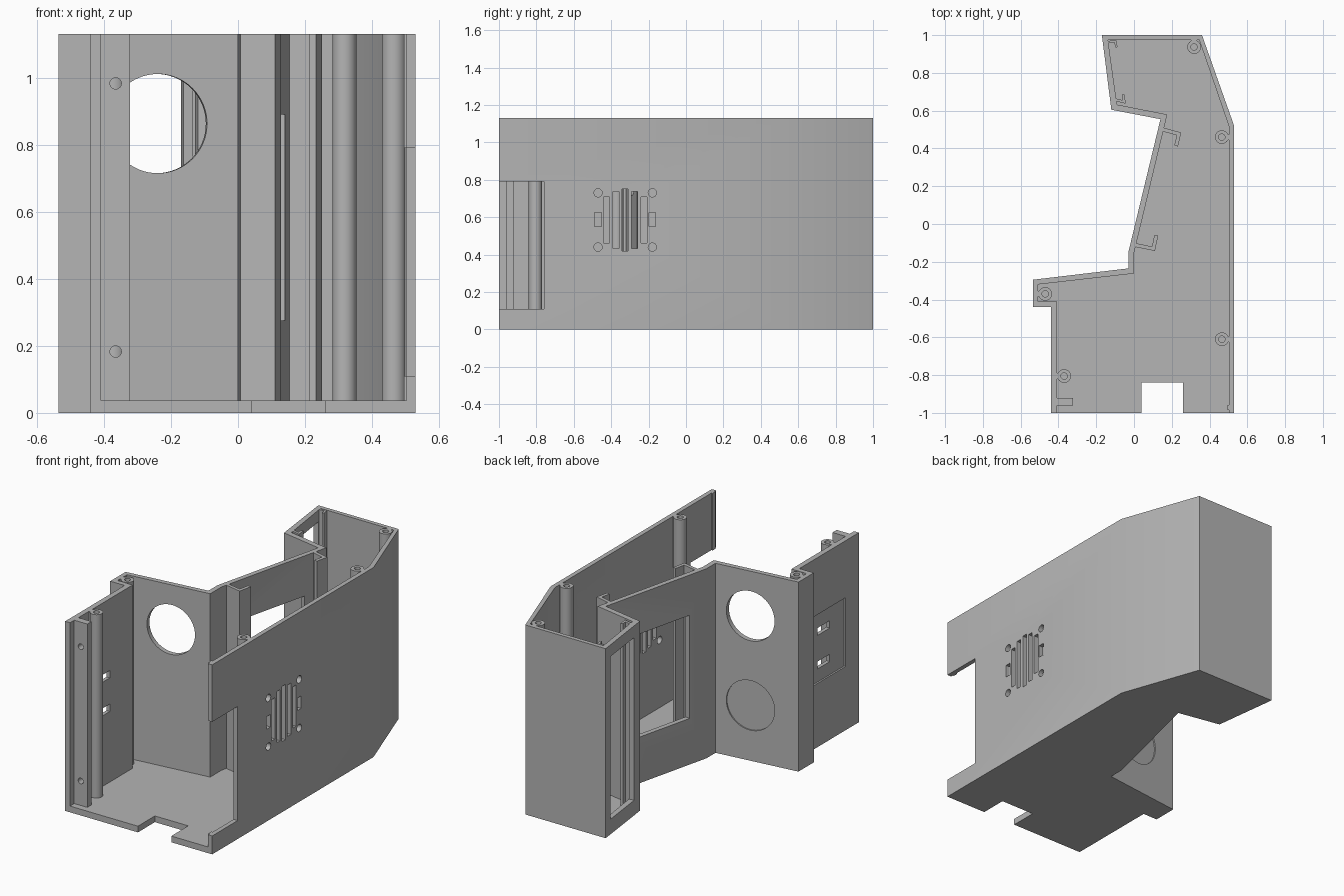
import bpy, bmesh, math
from mathutils import Vector

if "Cube" in bpy.data.objects:
    bpy.data.objects.remove(bpy.data.objects["Cube"])

H, FLOOR = 1.13, 0.037

grey = bpy.data.materials.new("plain grey")
grey.diffuse_color = (0.46, 0.46, 0.46, 1)
grey.use_nodes = True
grey.node_tree.nodes["Principled BSDF"].inputs["Base Color"].default_value = grey.diffuse_color


def make(name, bm):
    bmesh.ops.recalc_face_normals(bm, faces=bm.faces)
    me = bpy.data.meshes.new(name)
    bm.to_mesh(me)
    bm.free()
    me.materials.append(grey)
    ob = bpy.data.objects.new(name, me)
    bpy.context.collection.objects.link(ob)
    return ob


def prism(name, pts, z0, z1):
    bm = bmesh.new()
    face = bm.faces.new([bm.verts.new((x, y, z0)) for x, y in pts])
    ext = bmesh.ops.extrude_face_region(bm, geom=[face])["geom"]
    bmesh.ops.translate(bm, vec=(0, 0, z1 - z0),
                        verts=[v for v in ext if isinstance(v, bmesh.types.BMVert)])
    return make(name, bm)


def box(name, x0, x1, y0, y1, z0, z1):
    return prism(name, [(x0, y0), (x1, y0), (x1, y1), (x0, y1)], z0, z1)


def cyl(name, centre, r, length, axis=(0, 0, 1), n=48):
    bm = bmesh.new()
    bmesh.ops.create_cone(bm, cap_ends=True, segments=n, radius1=r, radius2=r, depth=length)
    bm.transform(Vector(axis).to_track_quat('Z', 'Y').to_matrix().to_4x4())
    bmesh.ops.translate(bm, vec=centre, verts=bm.verts)
    return make(name, bm)


def along_wall(p, q, t0, t1, depth, z0, z1):
    # box straddling the wall line p-q between fractions t0 and t1
    p, q = Vector(p), Vector(q)
    d = (q - p).normalized()
    n = Vector((-d.y, d.x)) * depth
    a, b = p.lerp(q, t0), p.lerp(q, t1)
    return prism("cutter", [a - n, b - n, b + n, a + n], z0, z1)


def cut(ob, *cutters):
    bpy.context.view_layer.objects.active = ob
    for c in cutters:
        m = ob.modifiers.new("cut", 'BOOLEAN')
        m.operation, m.solver, m.object = 'DIFFERENCE', 'EXACT', c
        bpy.ops.object.modifier_apply(modifier=m.name)
        bpy.data.objects.remove(c)


def hook(name, pts, w):
    # bent strip of width w following three points
    p = [Vector(v) for v in pts]
    d1, d2 = (p[1] - p[0]).normalized(), (p[2] - p[1]).normalized()
    n1, n2 = Vector((-d1.y, d1.x)) * w / 2, Vector((-d2.y, d2.x)) * w / 2
    m = (n1 + n2) / (1 + n1.dot(n2) / (w * w / 4))
    return prism(name, [p[0] + n1, p[1] + m, p[2] + n2, p[2] - n2, p[1] - m, p[0] - n1],
                 FLOOR - 0.005, H)


# Hollow shell: outer outline minus inner outline, open at the top and front
outer = [(-0.17, 1), (0.36, 1), (0.53, 0.52), (0.53, -1), (-0.44, -1), (-0.44, -0.44),
         (-0.535, -0.44), (-0.535, -0.295), (-0.03, -0.235), (-0.03, -0.15),
         (0.14, 0.555), (-0.12, 0.605)]
inner = [(-0.138, 0.975), (0.345, 0.975), (0.503, 0.515), (0.503, -1.1), (-0.408, -1.1),
         (-0.408, -0.41), (-0.508, -0.41), (-0.508, -0.32), (0, -0.262), (0, -0.155),
         (0.176, 0.58), (-0.09, 0.632)]
shell = prism("shell", outer, 0, H)
cut(shell, prism("cavity", inner, FLOOR, H + 0.1))

# Floor notch and right wall notch at the open front
cut(shell, box("cutter", 0.04, 0.26, -1.1, -0.84, -0.1, 0.1),
    box("cutter", 0.45, 0.6, -1.1, -0.76, 0.11, 0.79))

# Round opening and shallow round recess in the rear-facing wall
nrm = (-0.118, 0.993, 0)
cut(shell, cyl("cutter", (-0.243, -0.26, 0.863), 0.148, 0.2, nrm, 64),
    cyl("cutter", (-0.243, -0.26, 0.33), 0.148, 0.016, nrm, 64))

# Windows in the slanted wall and in the rear compartment
cut(shell, along_wall((-0.03, -0.15), (0.14, 0.555), 0.17, 0.83, 0.08, 0.275, 0.89),
    along_wall((-0.12, 0.605), (-0.17, 1), 0.17, 0.86, 0.06, 0.09, 1.06))

# Recessed panel with two slots on the left wall
cut(shell, box("cutter", -0.5, -0.43, -0.875, -0.49, 0.38, 0.79),
    *[box("cutter", -0.5, -0.38, -0.74, -0.625, z - 0.022, z + 0.022) for z in (0.48, 0.68)])

# Vent slots with screw holes and side slots on the right wall
for i, half in enumerate((0.123, 0.153, 0.165, 0.153, 0.123)):
    y = -0.425 + 0.05 * i
    cut(shell, box("cutter", 0.45, 0.6, y - 0.016, y + 0.016, 0.585 - half, 0.585 + half))
for y in (-0.47, -0.18):
    cut(shell, box("cutter", 0.45, 0.6, y - 0.018, y + 0.018, 0.55, 0.625),
        *[cyl("cutter", (0.52, y, z), 0.022, 0.2, (1, 0, 0), 24) for z in (0.44, 0.73)])

# Screw posts with pilot holes, each tied to the nearest wall by a small neck
for x, y, dx, dy in ((0.318, 0.937, 0, 1), (0.465, 0.46, 1, 0), (0.465, -0.61, 1, 0),
                     (-0.37, -0.805, -1, 0), (-0.47, -0.37, -1, 0)):
    post = cyl("screw_post", (x, y, (FLOOR - 0.005 + H) / 2), 0.036, H - FLOOR + 0.005, n=32)
    cut(post, cyl("cutter", (x, y, H), 0.017, 0.5, n=24))
    a, b = Vector((x + dx * 0.033, y + dy * 0.033)), Vector((x + dx * 0.045, y + dy * 0.045))
    s = Vector((-dy, dx)) * 0.015
    prism("post_neck", [a - s, b - s, b + s, a + s], FLOOR - 0.005, H)

# Mounting strip with two screw holes near the front of the left wall
strip = box("mounting_strip", -0.415, -0.322, -0.96, -0.92, FLOOR - 0.005, H)
cut(strip, *[cyl("cutter", (-0.365, -0.94, z), 0.017, 0.2, (0, 1, 0), 24) for z in (0.183, 0.983)])

# Small ribs at the front edge of the right wall, above and below its notch
for z0, z1 in ((FLOOR - 0.005, 0.11), (0.79, H)):
    box("front_rib", 0.495, 0.51, -0.985, -0.957, z0, z1)

# Hooked rails beside the two windows
hook("screen_rail_front", [(0.01, -0.112), (0.103, -0.131), (0.118, -0.06)], 0.02)
hook("screen_rail_rear", [(0.15, 0.501), (0.238, 0.477), (0.223, 0.413)], 0.02)
hook("compartment_rail_rear", [(-0.145, 0.963), (-0.099, 0.966), (-0.093, 0.935)], 0.012)
hook("compartment_rail_front", [(-0.105, 0.66), (-0.052, 0.646), (-0.057, 0.686)], 0.014)

# Smooth the round surfaces, keep the edges sharp
for ob in bpy.context.collection.objects:
    ob.select_set(True)
bpy.ops.object.shade_smooth_by_angle(angle=math.radians(25))
